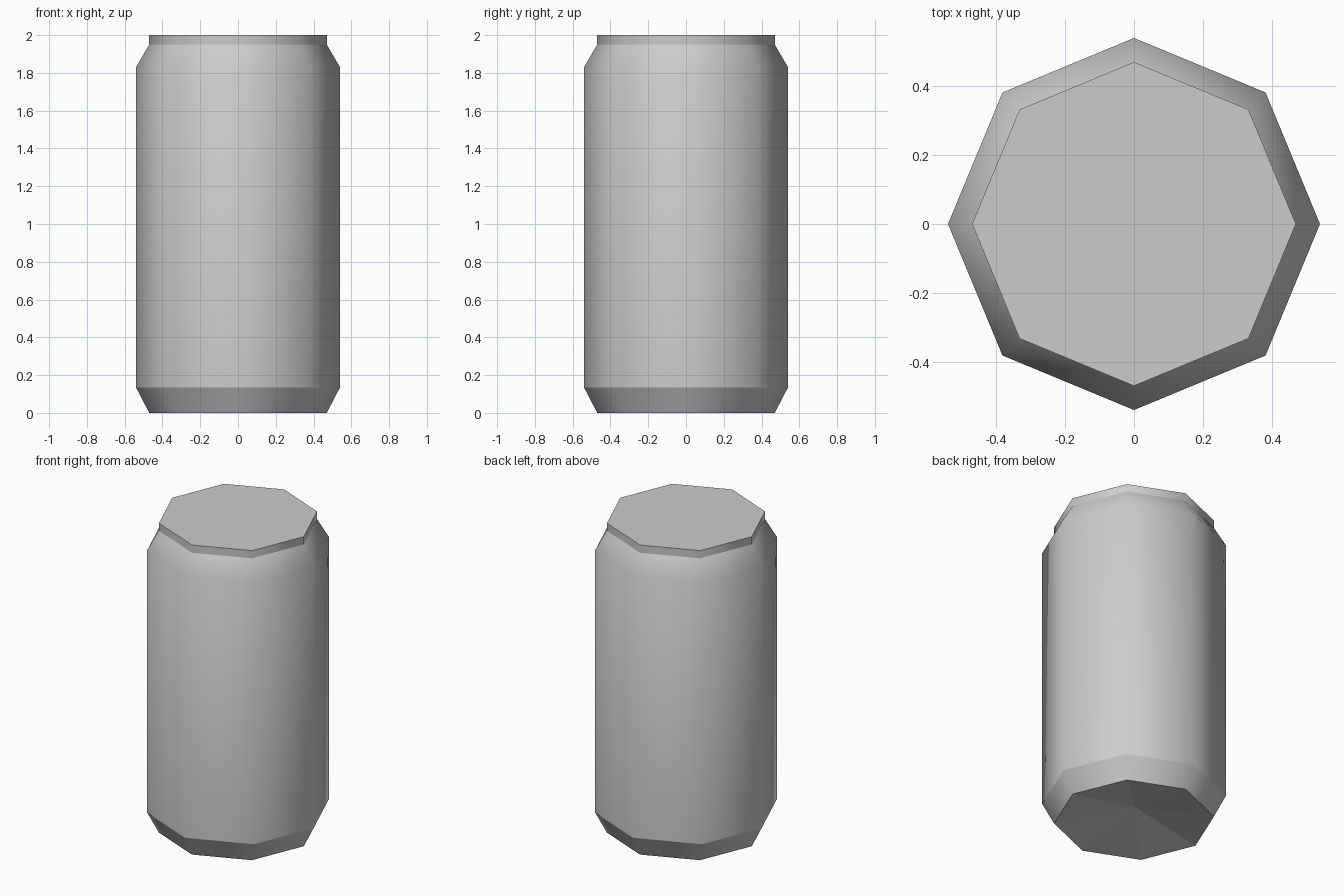
import bpy
import bmesh
from math import cos, sin, tau

cube = bpy.data.objects.get("Cube")
if cube:
    bpy.data.objects.remove(cube)

SIDES = 8


def flat_material(name, colour):
    mat = bpy.data.materials.new(name)
    mat.use_nodes = True
    mat.diffuse_color = colour
    mat.node_tree.nodes["Principled BSDF"].inputs["Base Color"].default_value = colour
    return mat


def ring(bm, radius, z):
    return [bm.verts.new((radius * cos(tau * i / SIDES), radius * sin(tau * i / SIDES), z))
            for i in range(SIDES)]


grey = flat_material("plain grey", (0.6, 0.6, 0.6, 1))

# Profile from base to lid: radius, height, whether the ring is a crisp edge
profile = [(0.47, 0, True), (0.54, 0.135, True), (0.54, 1.83, False),
           (0.47, 1.95, True), (0.47, 2, True)]

bm = bmesh.new()
rings = [ring(bm, r, z) for r, z, _ in profile]

# Smooth walls: base bevel, body, shoulder and rim
for low, high in zip(rings, rings[1:]):
    for i in range(SIDES):
        j = (i + 1) % SIDES
        bm.faces.new((low[i], low[j], high[j], high[i])).smooth = True

# Flat lid
bm.faces.new(rings[-1])

# Shallow hollow under the base
centre = bm.verts.new((0, 0, 0.09))
for i in range(SIDES):
    bm.faces.new((rings[0][(i + 1) % SIDES], rings[0][i], centre))

# Crisp edges around the chosen rings
for verts, (_, _, crisp) in zip(rings, profile):
    if crisp:
        for i in range(SIDES):
            bm.edges.get((verts[i], verts[(i + 1) % SIDES])).smooth = False

mesh = bpy.data.meshes.new("can_body")
bm.to_mesh(mesh)
bm.free()
mesh.materials.append(grey)
can = bpy.data.objects.new("can_body", mesh)
bpy.context.collection.objects.link(can)
